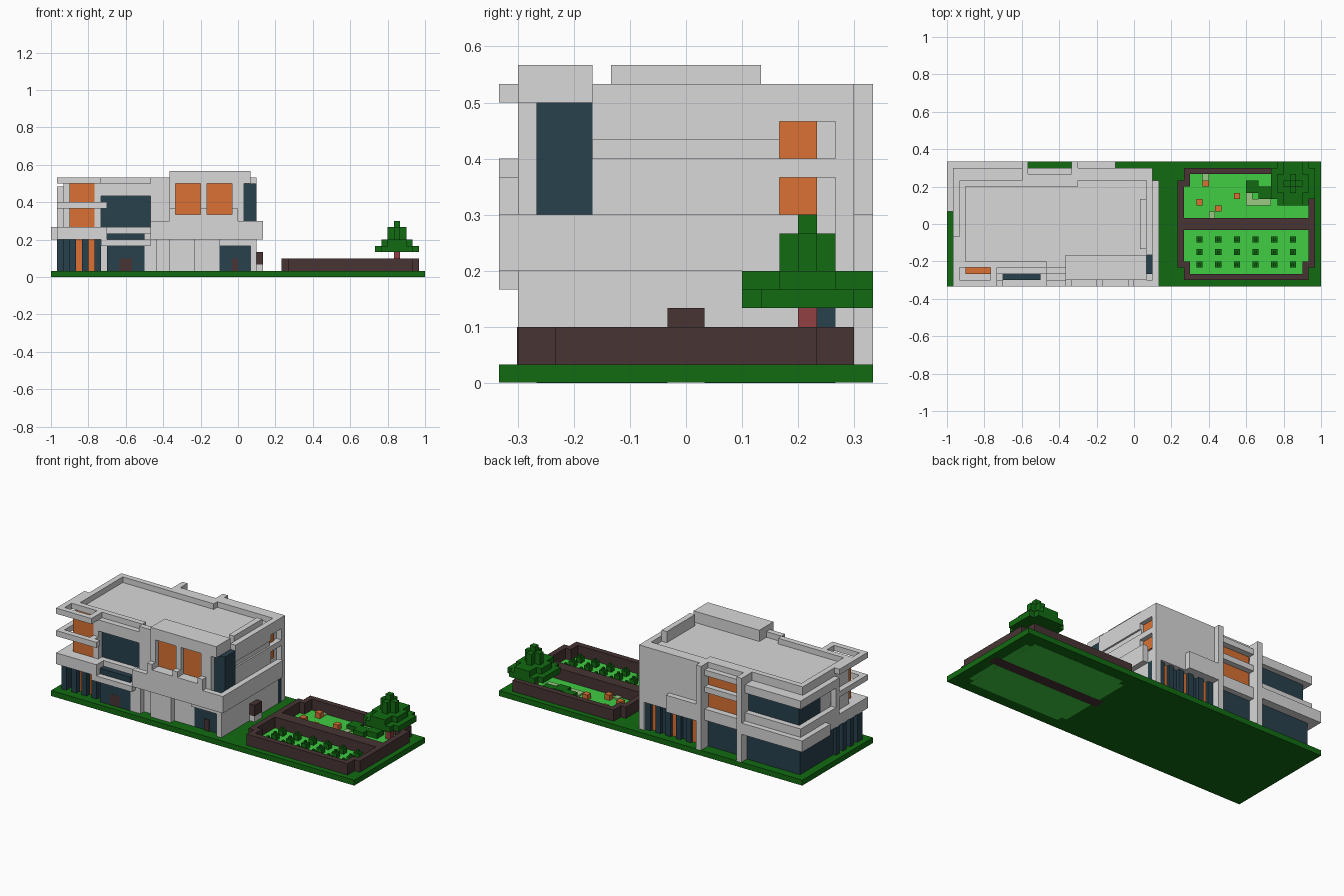
import bpy

if "Cube" in bpy.data.objects:
    bpy.data.objects.remove(bpy.data.objects["Cube"])

U = 1 / 30  # one grid cell


def material(name, *rgb):
    m = bpy.data.materials.new(name)
    m.use_nodes = True
    m.diffuse_color = (*rgb, 1)
    m.node_tree.nodes["Principled BSDF"].inputs["Base Color"].default_value = (*rgb, 1)
    return m


grey = material("concrete grey", .69, .69, .69)
orange = material("burnt orange", .7, .165, .034)
glass = material("dark blue glass", .021, .052, .074)
green = material("dark green", .006, .148, .006)
lime = material("lawn green", .05, .61, .055)
brown = material("dark brown", .065, .034, .034)
red = material("trunk red", .29, .05, .055)
pale = material("pale green", .33, .58, .23)


def box(name, mat, x0, x1, y0, y1, z0, z1):
    """Box given in grid cells, counted from the plot's front right corner."""
    xs, ys, zs = [(a * U - 1) for a in (x0, x1)], [a * U - 1 / 3 for a in (y0, y1)], (z0 * U, z1 * U)
    verts = [(x, y, z) for x in xs for y in ys for z in zs]
    faces = [(0, 1, 3, 2), (4, 6, 7, 5), (0, 4, 5, 1), (2, 3, 7, 6), (0, 2, 6, 4), (1, 5, 7, 3)]
    mesh = bpy.data.meshes.new(name)
    mesh.from_pydata(verts, [], faces)
    mesh.materials.append(mat)
    obj = bpy.data.objects.new(name, mesh)
    bpy.context.collection.objects.link(obj)
    return obj


# Plot
box("ground", green, 0, 60, 0, 20, .03, 1)

# Ground floor: glazed left half, solid right half
box("ground_glass_left", glass, 1.5, 12, 8, 18.5, 1, 6)
box("ground_orange_wall", orange, 3, 8, 2.5, 8, 1, 6)
for i in range(1, 9, 2):
    box("front_slat", glass, i, i + 1, 1.5, 2.5, 1, 6)
for j in range(2, 9, 2):
    box("side_slat", glass, 1, 2, j, j + 1, 1, 6)
box("ground_core", grey, 8, 32, 4, 17, 1, 6)
box("ground_glass_back", glass, 12, 33, 16, 18, 1, 6)
for i in range(21, 32, 2):
    box("back_slat", glass, i, i + 1, 18, 18.6, 1, 6)
for i in (22, 26, 30):
    box("back_orange_strip", orange, i, i + 1, 18, 18.1, 1, 6)
box("entrance_glass", glass, 9, 15, 1, 4, 1, 7)
box("entrance_door", brown, 11, 13, .97, 1.1, 1, 3)
box("entrance_canopy", grey, 8, 16, 0, 1, 5, 6)
box("entrance_side_wall", grey, 15, 17, 1, 4, 1, 6)
box("front_wall", grey, 16, 27, 2, 4, 1, 6)
box("front_pier", grey, 19, 23, 1, 2, 1, 6)
box("front_glass", glass, 27, 32, 2, 4, 1, 5)
box("front_door", brown, 29, 30, 1.8, 2, 1, 3)
box("front_lintel", grey, 27, 33, 1, 4, 5, 6)
box("right_pier", grey, 32, 33, 1, 17, 1, 6)
box("side_step", grey, 33, 34, 9, 11, 1, 2)
box("side_door", brown, 33, 34, 9, 11, 2, 4)

# First floor slab, balcony bands and railings
box("floor_slab", grey, 1, 33, 3, 19, 6, 8)
box("balcony_left_front", grey, 1, 9, 0, 3, 6, 8)
box("balcony_left_side", grey, 0, 1, 12, 20, 6, 8)
box("balcony_left_back", grey, 1, 13, 19, 20, 6, 8)
box("balcony_over_entrance", grey, 8, 16, 2, 3, 7, 8)
box("balcony_right_floor", grey, 16, 34, 0, 3, 6, 8)
box("balcony_right_rail", grey, 16, 34, 0, 1, 8, 9)
box("balcony_side_band", grey, 33, 34, 1, 17, 6, 9)
box("balcony_back_band", grey, 20, 27, 19, 20, 6, 9)
box("balcony_back_floor", grey, 20, 33, 18, 19, 6, 9)
box("window_rail", grey, 19, 30, 0, 1, 9, 10)
for i in (19, 24, 29):
    box("window_rail_post", grey, i, i + 1, 0, 1, 10, 11)

# Upper floor, right part
box("upper_core", grey, 16, 32, 3, 17, 8, 15)
box("upper_back_wall", grey, 20, 32, 17, 19, 8, 15)
box("front_box", grey, 19, 31, 2, 5, 8, 17)
for i, w in ((19, 1), (24, 1), (29, 2)):
    box("front_box_post", grey, i, i + w, 1, 2, 10, 15)
box("front_box_sill", grey, 19, 31, 1, 2, 8, 10)
box("front_box_head", grey, 19, 31, 1, 2, 15, 17)
for i in (20, 25):
    box("front_window", orange, i, i + 4, 1.8, 2, 10, 15)
box("corner_glass", glass, 31, 33, 2, 5, 8, 15)
box("corner_lip", grey, 31, 32, 1, 5, 15, 17)
box("side_wall", grey, 32, 33, 5, 15, 8, 12)
box("side_wall_top", grey, 32, 33, 5, 15, 13, 16)
box("side_wall_groove", grey, 32, 32.7, 5, 15, 12, 13)
box("side_crest", grey, 31, 32, 6, 14, 15, 17)
box("side_window", orange, 32, 32.2, 15, 17, 9, 14)
box("side_window_band", grey, 32, 33, 15, 18, 11, 12)
box("side_window_head", grey, 32, 33, 15, 18, 14, 16)
box("back_corner_column", grey, 32, 33, 18, 19, 1, 16)

# Upper floor, left part
box("left_core", grey, 2, 16, 4, 12, 8, 15)
box("left_rear_core", grey, 8, 16, 12, 17, 8, 15)
box("corner_window", glass, 2, 12, 8, 18, 8, 13)
box("corner_window_sill", grey, 1, 12, 8, 19, 8, 9.5)
box("corner_window_head", grey, 1, 12, 8, 19, 13, 14.5)
box("corner_window_post", grey, 1, 2, 8, 9, 8, 14)
box("corner_attic", grey, 2, 12, 8, 17, 13, 15)
box("balcony_doors", orange, 3, 7, 2, 4, 8, 15)
box("balcony_cheek", grey, 7, 8, 2, 4, 8, 15)
for z in (11, 15):
    box("balcony_fin", grey, 1, 9 if z < 15 else 8, 0, 1, z, z + 1)
    box("balcony_fin_side", grey, 1, 2, 1, 8, z, z + 1)
    box("balcony_fin_end", grey, 7, 8, 1, 4, z, z + 1)
box("upper_glass", glass, 8, 16, 3, 4, 8, 13)
box("upper_glass_head", grey, 8, 16, 2, 4, 13, 15)

# Rear bay between two tall columns
box("rear_doors", orange, 13, 20, 17, 17.9, 8, 14)
for z in (6, 11, 14):
    box("rear_rail", grey, 13, 20, 18, 19, z, z + (2 if z == 6 else 1))
for i in (12, 20):
    box("tall_column", grey, i, i + 1, 18, 20, 1, 16)
    box("column_beam", grey, i, i + 1, 16, 20, 15, 16)

# Roof parapet
box("parapet_left", grey, 2, 3, 4, 17, 15, 16)
box("parapet_back_left", grey, 2, 13, 16, 17, 15, 16)
box("parapet_back_bay", grey, 12, 21, 16, 18, 14, 16)
box("parapet_back_right", grey, 20, 33, 17, 19, 15, 16)
box("parapet_right", grey, 32, 33, 5, 18, 15, 16)
box("parapet_front_left", grey, 2, 16, 3, 4, 15, 16)
box("parapet_front_mid", grey, 16, 19, 2, 3, 8, 16)

# Garden beds and brown walls
for y0, y1 in ((2, 9), (11, 18)):
    box("lawn", lime, 39, 57, y0, y1, 0, 1.05)
    box("lawn_wide", lime, 38, 58, y0 + (y0 < 9), y1 - (y1 > 9), .01, 1.04)
box("middle_wall", brown, 37, 59, 9, 11, 0.02, 3)
for x in (37, 58):
    box("end_wall", brown, x, x + 1, 3, 17, 1, 3)
    for y in (2, 16):
        inner = x + 1 if x < 40 else x - 1
        box("corner_step", brown, inner, inner + 1, y, y + 2, 1, 3)
    box("middle_pier", brown, x - .01, x + 1.01, 8, 12, 1, 3)
for y in (1, 18):
    box("long_wall", brown, 38, 58, y, y + 1, 1, 3)

# Crops and pumpkins
for i in range(40, 56, 3):
    for j in (3, 5, 7):
        box("crop", green, i, i + 1, j, j + 1, 1, 2)
        box("crop_tip", green, i + .3, i + .7, j + .3, j + .7, 2, 2.4)
for i, j in ((41, 16), (40, 13), (43, 12), (46, 14)):
    box("pumpkin", orange, i, i + 1, j, j + 1, 1, 2)

# Shrubs and pale ground plants
for i, j, w, d in ((48, 15, 2, 2), (50, 14, 2, 2), (51, 15, 3, 1), (52, 16, 2, 1)):
    box("shrub", green, i, i + w, j, j + d, 1, 2)
for i, j, w, d in ((42, 11, 1, 1), (48, 13, 1, 2), (49, 13, 3, 1), (53, 13, 2, 1), (41, 17, 1, 1)):
    box("pale_plant", pale, i, i + w, j, j + d, 1, 1.3)

# Tree with stepped foliage
box("tree_trunk", red, 55, 56, 16, 17, 1, 5)
for z0, z1, wide, deep in ((4, 5, 3.5, 3.5), (5, 6, 2.5, 3.5), (6, 8, 1.5, 1.5), (8, 9, .5, .5)):
    s = max(wide - 1, .5)
    box("foliage_wide", green, 55.5 - wide, 55.5 + wide, 16.5 - s, 16.5 + s, z0, z1)
    box("foliage_deep", green, 55.5 - s, 55.5 + s, 16.5 - deep, 16.5 + deep, z0, z1)
